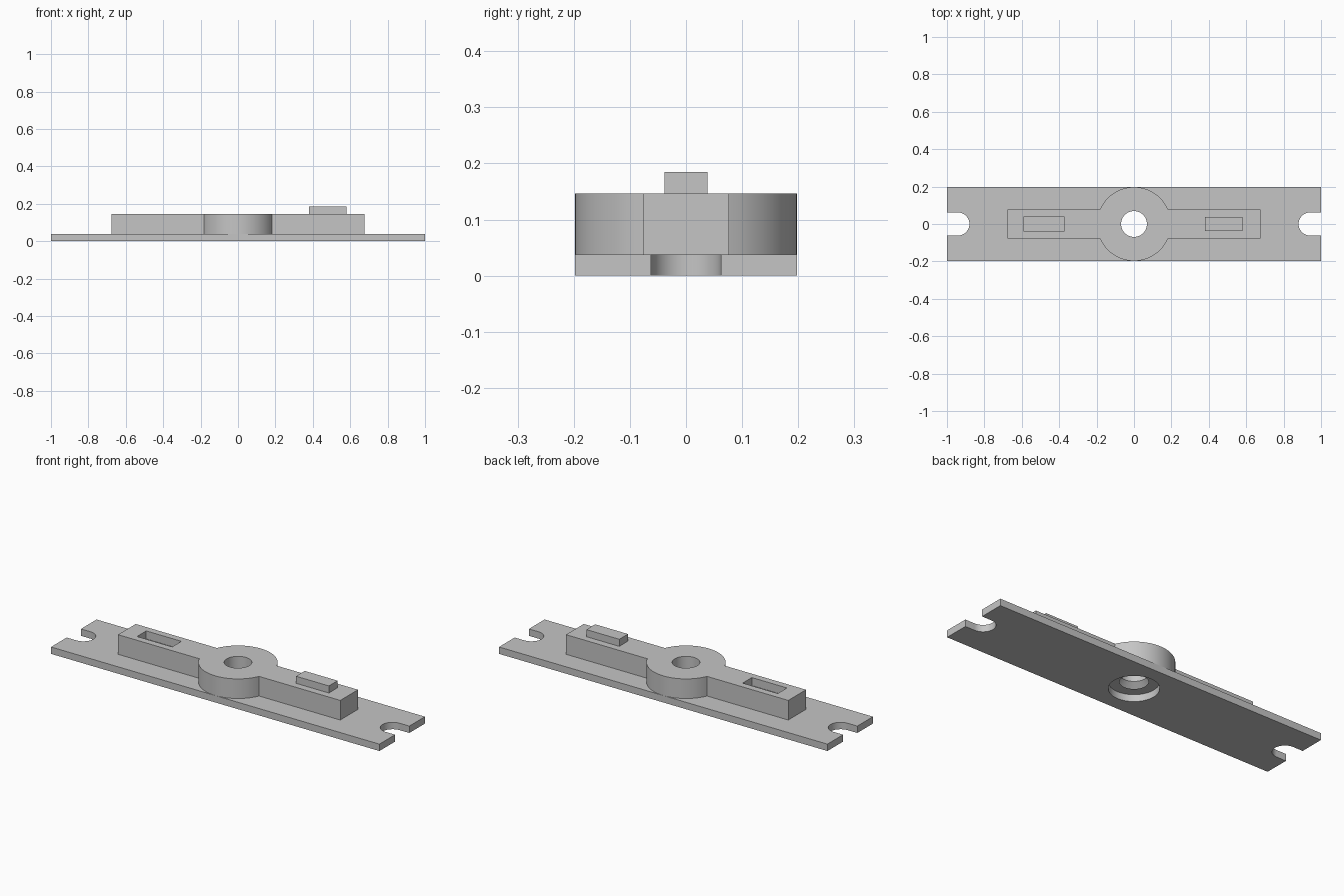
import bpy, math

default = bpy.data.objects.get("Cube")
if default:
    bpy.data.objects.remove(default, do_unlink=True)

grey = bpy.data.materials.new("plain grey")
grey.use_nodes = True
COLOUR = (0.56, 0.56, 0.56, 1)
grey.diffuse_color = COLOUR
grey.node_tree.nodes["Principled BSDF"].inputs["Base Color"].default_value = COLOUR

PLATE_TOP, BAR_TOP, PEG_TOP = 0.038, 0.146, 0.185
HALF_WIDTH, BORE, RECESS, SLOT = 0.198, 0.069, 0.123, 0.062


def box(name, x0, x1, half_y, z0, z1):
    bpy.ops.mesh.primitive_cube_add(size=1, location=((x0 + x1) / 2, 0, (z0 + z1) / 2))
    ob = bpy.context.object
    ob.name = name
    ob.scale = (x1 - x0, 2 * half_y, z1 - z0)
    bpy.ops.object.transform_apply(location=True, rotation=True, scale=True)
    ob.data.materials.append(grey)
    return ob


def round_part(name, x, r0, r1, z0, z1):
    bpy.ops.mesh.primitive_cone_add(vertices=64, radius1=r0, radius2=r1,
                                    depth=z1 - z0, location=(x, 0, (z0 + z1) / 2))
    ob = bpy.context.object
    ob.name = name
    bpy.ops.object.transform_apply(location=True, rotation=True, scale=True)
    ob.data.materials.append(grey)
    return ob


def combine(target, tool, operation):
    mod = target.modifiers.new(operation, 'BOOLEAN')
    mod.operation = operation
    mod.solver = 'EXACT'
    mod.object = tool
    bpy.context.view_layer.objects.active = target
    bpy.ops.object.modifier_apply(modifier=mod.name)
    bpy.data.objects.remove(tool, do_unlink=True)


# Base plate with the raised bar, hub and locating peg
body = box("mounting_plate", -1, 1, HALF_WIDTH, 0, PLATE_TOP)
combine(body, box("bar", -0.677, 0.677, 0.077, 0.02, BAR_TOP), 'UNION')
combine(body, round_part("hub", 0, 0.1975, 0.1975, 0.02, BAR_TOP), 'UNION')
combine(body, box("peg", 0.38, 0.58, 0.038, 0.12, PEG_TOP), 'UNION')

# Pocket that matches the peg
combine(body, box("pocket", -0.587, -0.373, 0.04, 0.102, 0.2), 'DIFFERENCE')

# Open rounded slots at both ends
for side in (-1, 1):
    x0, x1 = sorted((side * 0.942, side * 1.1))
    combine(body, box("slot", x0, x1, SLOT, -0.1, 0.1), 'DIFFERENCE')
    combine(body, round_part("slot_end", side * 0.942, SLOT, SLOT, -0.1, 0.1), 'DIFFERENCE')

# Centre bore, with a countersunk recess underneath
combine(body, round_part("bore", 0, BORE, BORE, -0.1, 0.3), 'DIFFERENCE')
combine(body, round_part("recess", 0, RECESS, RECESS, -0.1, PLATE_TOP), 'DIFFERENCE')
combine(body, round_part("countersink", 0, RECESS, BORE, PLATE_TOP, 0.08), 'DIFFERENCE')

bpy.ops.object.select_all(action='DESELECT')
body.select_set(True)
bpy.context.view_layer.objects.active = body
bpy.ops.object.shade_smooth_by_angle(angle=math.radians(25))
